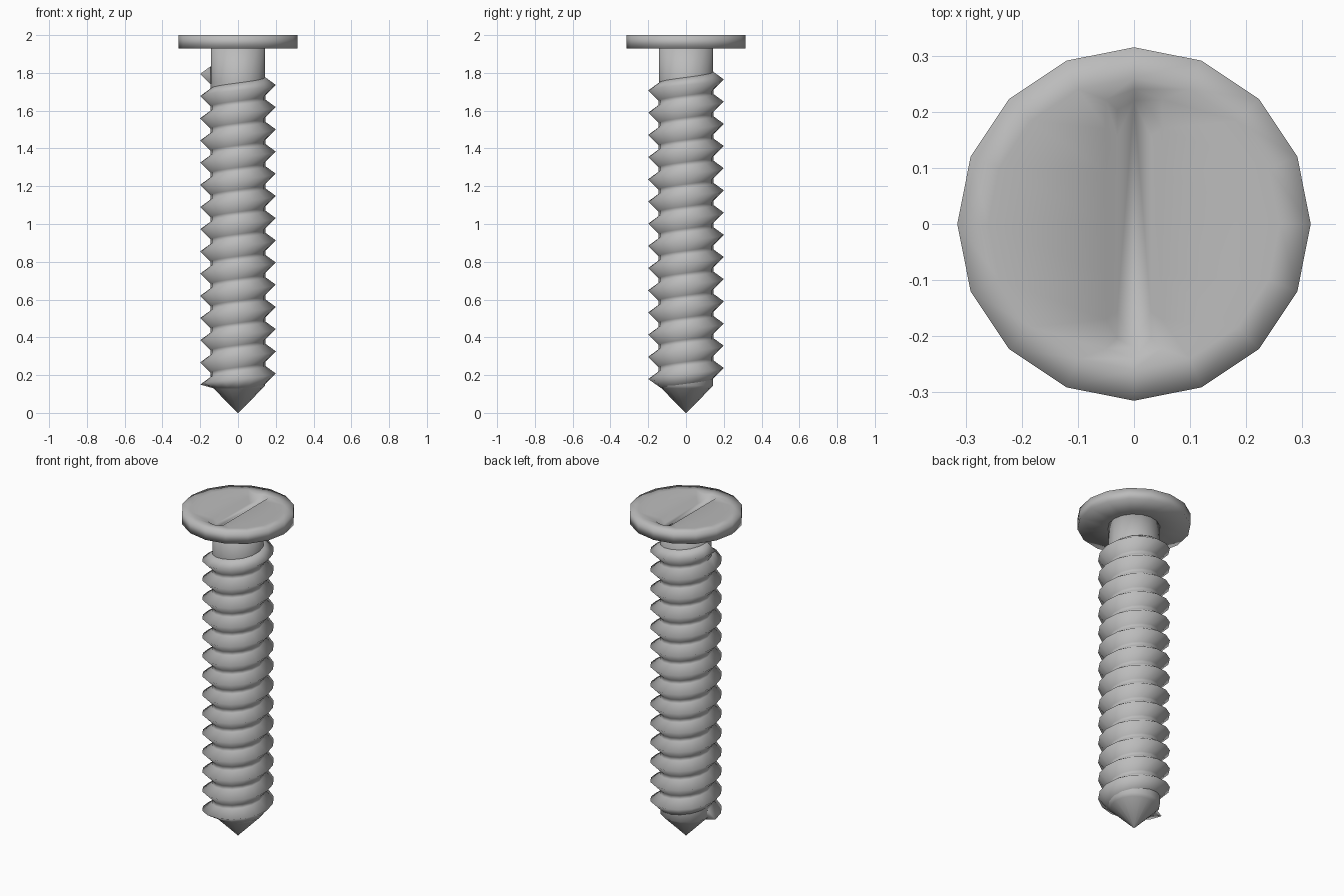
import bpy, bmesh, math

cube = bpy.data.objects.get("Cube")
if cube:
    bpy.data.objects.remove(cube, do_unlink=True)

SIDES = 16
ROOT, CREST = 0.145, 0.2
PITCH, TURNS, START_Z = 0.1175, 14, 0.15

steel = bpy.data.materials.new("grey_steel")
steel.use_nodes = True
grey = (0.5, 0.5, 0.5, 1)
steel.diffuse_color = grey
steel.node_tree.nodes["Principled BSDF"].inputs["Base Color"].default_value = grey


def finish(name, bm):
    """Turn a bmesh into a smooth steel object."""
    bmesh.ops.remove_doubles(bm, verts=bm.verts[:], dist=0.0005)
    bmesh.ops.recalc_face_normals(bm, faces=bm.faces[:])
    for face in bm.faces:
        face.smooth = True
    mesh = bpy.data.meshes.new(name)
    bm.to_mesh(mesh)
    bm.free()
    mesh.materials.append(steel)
    obj = bpy.data.objects.new(name, mesh)
    bpy.context.collection.objects.link(obj)
    return obj


def ring(bm, radius, z, half_width=10):
    """Circle of vertices, optionally squeezed in x into a slot outline."""
    verts = []
    for i in range(SIDES):
        a = math.tau * i / SIDES
        x = max(-half_width, min(half_width, radius * math.cos(a)))
        verts.append(bm.verts.new((x, radius * math.sin(a), z)))
    return verts


def stack(name, rings):
    """Join rings one after another and cap both ends."""
    bm = bmesh.new()
    loops = [ring(bm, *r) for r in rings]
    for a, b in zip(loops, loops[1:]):
        for i in range(SIDES):
            j = (i + 1) % SIDES
            bm.faces.new((a[i], a[j], b[j], b[i]))
    bm.faces.new(loops[0][::-1])
    bm.faces.new(loops[-1])
    return finish(name, bm)


# Pointed shank
core = ROOT - 0.001
stack("shank", [(0.002, 0), (core * 0.9, core * 0.9), (core, core),
                (core, 0.2), (core, 1.75), (core, 1.935)])

# Flat head with a shallow slot running front to back
stack("head", [(core, 1.93), (0.315, 1.93), (0.315, 2.0), (0.26, 2.0),
               (0.24, 1.995, 0.05), (0.22, 1.965, 0.03)])

# Right-handed thread, swept around the shank from the -x side
bm = bmesh.new()
sections = []
for i in range(TURNS * SIDES + 1):
    a = math.pi + math.tau * i / SIDES
    z = START_Z + PITCH * i / SIDES
    low = max(z - 0.055, 0.13)
    profile = [(min(ROOT, low), low), (CREST, z), (ROOT, z + 0.04),
               (ROOT, z + PITCH - 0.055)]
    if i > (TURNS - 1) * SIDES:
        profile[3] = (core - 0.01, z + 0.041)
    sections.append([bm.verts.new((r * math.cos(a), r * math.sin(a), h))
                     for r, h in profile])
for s, t in zip(sections, sections[1:]):
    for k in range(3):
        bm.faces.new((s[k], t[k], t[k + 1], s[k + 1]))
for end in (sections[0], sections[-1]):
    bm.faces.new(end[:3])
finish("thread", bm)
